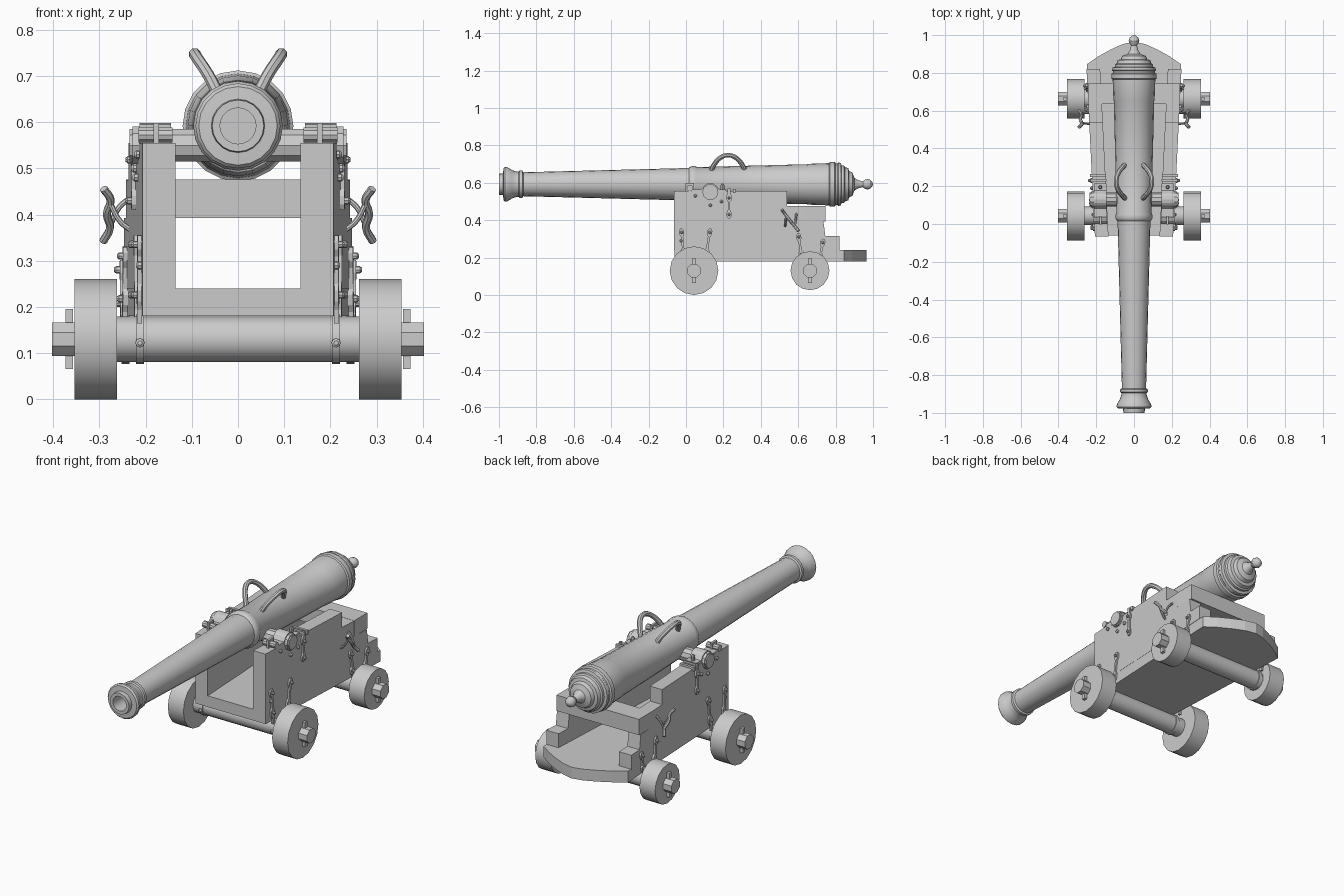
import bpy, bmesh, math
from mathutils import Vector

if "Cube" in bpy.data.objects:
    bpy.data.objects.remove(bpy.data.objects["Cube"])


def finish(name, bm, smooth=0):
    bmesh.ops.recalc_face_normals(bm, faces=bm.faces[:])
    me = bpy.data.meshes.new(name)
    bm.to_mesh(me)
    bm.free()
    ob = bpy.data.objects.new(name, me)
    bpy.context.collection.objects.link(ob)
    if smooth:
        bpy.ops.object.select_all(action='DESELECT')
        ob.select_set(True)
        bpy.context.view_layer.objects.active = ob
        bpy.ops.object.shade_smooth_by_angle(angle=math.radians(smooth))
    return ob


def lathe(name, profile, axis='X', at=(0, 0, 0), n=16, smooth=30, phase=0.0):
    """Revolve (distance, radius) pairs around an axis."""
    bm, rings = bmesh.new(), []
    for d, r in profile:
        ring = []
        for i in range(n if r > 1e-5 else 1):
            t = 2 * math.pi * (i + phase) / n
            u, v = r * math.cos(t), r * math.sin(t)
            p = {'X': (d, u, v), 'Y': (u, d, v), 'Z': (u, v, d)}[axis]
            ring.append(bm.verts.new(Vector(p) + Vector(at)))
        rings.append(ring)
    for a, b in zip(rings, rings[1:]):
        for i in range(n):
            j = (i + 1) % n
            quad = [a[i % len(a)], a[j % len(a)], b[j % len(b)], b[i % len(b)]]
            bm.faces.new(list(dict.fromkeys(quad)))
    for ring in (rings[0], rings[-1]):
        if len(ring) > 1:
            bm.faces.new(ring)
    return finish(name, bm, smooth)


def prism(name, pts, lo, hi):
    """Join two copies of an outline, each placed by a mapping function."""
    bm = bmesh.new()
    a = [bm.verts.new(lo(*p)) for p in pts]
    b = [bm.verts.new(hi(*p)) for p in pts]
    bm.faces.new(a)
    bm.faces.new(b)
    for i in range(len(pts)):
        j = (i + 1) % len(pts)
        bm.faces.new((a[i], a[j], b[j], b[i]))
    return finish(name, bm)


def box(name, x0, x1, y0, y1, z0, z1):
    return prism(name, [(x0, y0), (x1, y0), (x1, y1), (x0, y1)],
                 lambda x, y: (x, y, z0), lambda x, y: (x, y, z1))


def tube(name, pts, r):
    cu = bpy.data.curves.new(name, 'CURVE')
    cu.dimensions = '3D'
    cu.bevel_depth, cu.bevel_resolution, cu.use_fill_caps = r, 2, True
    cu.resolution_u = 4
    sp = cu.splines.new('BEZIER')
    sp.bezier_points.add(len(pts) - 1)
    for bp, p in zip(sp.bezier_points, pts):
        bp.co = p
        bp.handle_left_type = bp.handle_right_type = 'AUTO'
    ob = bpy.data.objects.new(name, cu)
    bpy.context.collection.objects.link(ob)
    bpy.ops.object.select_all(action='DESELECT')
    ob.select_set(True)
    bpy.context.view_layer.objects.active = ob
    bpy.ops.object.convert(target='MESH')
    bpy.ops.object.shade_smooth_by_angle(angle=math.radians(40))


def outer(y):
    """Outer face of the splayed cheeks."""
    return 0.207 + (y + 0.065) * 0.05


# Gun barrel with bore, muzzle swell, reinforcing rings, stepped breech and knob
lathe("barrel", [
    (-0.85, 0), (-0.85, .039), (-1.0, .039), (-1.0, .056), (-.978, .058),
    (-.976, .085), (-.968, .092), (-.955, .091), (-.93, .076), (-.905, .067),
    (-.895, .067), (-.89, .073), (-.875, .073), (-.87, .064), (0.015, .087),
    (0.02, .092), (0.03, .097), (0.05, .097), (0.06, .092), (0.65, .107),
    (0.655, .109), (0.765, .113), (0.77, .12), (0.795, .12), (0.80, .112),
    (0.81, .112), (0.815, .116), (0.828, .114), (0.832, .1), (0.845, .1),
    (0.85, .092), (0.868, .086), (0.872, .07), (0.89, .062), (0.9, .035),
    (0.92, .022), (0.945, .016), (0.955, .023), (0.97, .028), (0.985, .024),
    (0.996, .012), (1.0, 0)], 'Y', (0, 0, .592), n=20)
lathe("trunnions", [(-.235, .037), (.235, .037)], 'X', (0, .13, .55), n=10)

# Floor plate with rounded tail
edge = [(outer(-.062), -.062), (.25, .845), (.19, .887), (.127, .922), (.06, .952)]
floor = edge + [(0, .966)] + [(-x, y) for x, y in reversed(edge)]
prism("floor_plate", floor, lambda x, y: (x, y, .18), lambda x, y: (x, y, .24))
box("rear_crossbeam", -.243, .243, .635, .745, .392, .476)

cheek = [(-.065, .24), (.82, .24), (.82, .315), (.745, .315), (.735, .392),
         (.635, .392), (.635, .475), (.54, .475), (.54, .555), (-.065, .555)]


def strap(name, s, top, bottom):
    """Waisted iron strap with two bolt heads on the cheek face."""
    a, b = Vector(top), Vector(bottom)
    d = b - a
    L = d.length
    d.normalize()
    nrm = Vector((-d.y, d.x))
    half = [(0, .006), (.012, .013), (.03, .013), (.045, .006), (L * .55, .006),
            (L * .62, .014), (L * .75, .014), (L * .85, .007), (L, .007)]
    pts = [tuple(a + d * u + nrm * w) for u, w in half]
    pts += [tuple(a + d * u - nrm * w) for u, w in reversed(half)]
    prism(name, pts, lambda y, z: (s * (outer(y) - .002), y, z),
          lambda y, z: (s * (outer(y) + .009), y, z))
    for u in (.02, L * .68):
        p = a + d * u
        lathe(name + "_bolt", [(0, .008), (s * .014, .008), (s * .019, .004)], 'X',
              (s * (outer(p.x) + .003), p.x, p.y), n=8)


# Axles run across under the floor
for label, y in (("front", .043), ("rear", .663)):
    lathe(label + "_axle", [(-.27, .049), (.27, .049)], 'X', (0, y, .13), n=16)

for s, side in ((-1, "left"), (1, "right")):
    prism(side + "_cheek", cheek, lambda y, z: (s * (outer(y) - .072), y, z),
          lambda y, z: (s * outer(y), y, z))

    # Wheels, hubs, linchpins and axle bands
    for label, y, r in (("front", .043, .13), ("rear", .663, .104)):
        n = f"{side}_{label}_"
        lathe(n + "wheel", [(s * .262, r), (s * .354, r)], 'X', (0, y, .13), n=16)
        lathe(n + "hub", [(s * .34, .039), (s * .403, .039)], 'X', (0, y, .13), n=8, smooth=0, phase=.5)
        box(n + "linchpin", s * .357, s * .373, y - .01, y + .01, .065, .195)
        bx = outer(y)
        lathe(n + "axle_band", [(s * (bx - .009), .054), (s * (bx + .009), .054)], 'X', (0, y, .13), n=16)
        lathe(n + "band_bolt", [(y - .064, .005), (y - .06, .01), (y - .04, .01)], 'Y',
              (s * bx, 0, .122), n=8)

    # Iron straps from cheeks down to the axles
    for label, top, bottom in (("front", (-.025, .355), (-.008, .165)),
                               ("middle", (.13, .355), (.1, .165)),
                               ("rear", (.6, .33), (.625, .165)),
                               ("tail", (.735, .3), (.71, .165))):
        strap(f"{side}_{label}_strap", s, top, bottom)

    # Strap hanging over the cheek top behind the trunnion
    strap(side + "_cap_strap", s, (.23, .41), (.23, .57))
    for y in (.225, .25):
        box(side + "_top_band", s * (outer(y) - .075), s * (outer(y) + .01), y, y + .014, .545, .566)

    # Trunnion cap: flat flanges and arched strap
    arc = [math.pi * i / 8 for i in range(9)]
    cap = [(.03, .553), (.03, .565), (.083, .565)]
    cap += [(.13 - .046 * math.cos(t), .552 + .046 * math.sin(t)) for t in arc[1:-1]]
    cap += [(.177, .565), (.215, .565), (.215, .553)]
    prism(side + "_trunnion_cap", cap, lambda y, z: (s * .145, y, z), lambda y, z: (s * .213, y, z))
    lathe(side + "_trunnion_rim", [(s * .212, .043), (s * .228, .043)], 'X', (0, .13, .55), n=10)
    # Hinge at the front of the cap, with its pin and eye bolt
    lathe(side + "_cap_hinge", [(s * .142, .017), (s * .215, .017)], 'X', (0, .02, .572), n=10)
    box(side + "_cap_pin", s * .171, s * .183, -.002, .042, .55, .598)
    lathe(side + "_cap_bolt", [(.56, .01), (.588, .01), (.596, .005)], 'Z', (s * .178, .195, 0), n=8)
    for y, z in ((-.025, .29), (.13, .48), (.19, .5), (.05, .53)):
        lathe(side + "_cheek_bolt", [(0, .009), (s * .007, .009), (s * .012, .004)], 'X',
              (s * outer(y), y, z), n=8)

    # Lifting handle on the barrel
    tube(side + "_lifting_handle",
         [(s * x, y, z) for x, y, z in ((.045, .135, .665), (.063, .152, .7), (.088, .19, .738),
          (.094, .225, .748), (.088, .26, .738), (.063, .298, .7), (.045, .315, .665))], .013)

    # Rope cleat: wavy bar on two crossed legs
    for part, r, pts in (
            ("bar", .009, ((.291, .512, .456), (.276, .53, .432), (.284, .553, .402),
                           (.277, .578, .372), (.292, .602, .342))),
            ("upper_leg", .006, ((.23, .53, .365), (.255, .532, .385), (.278, .535, .427))),
            ("lower_leg", .006, ((.232, .59, .437), (.258, .588, .415), (.28, .582, .367)))):
        tube(f"{side}_cleat_{part}", [(s * x, y, z) for x, y, z in pts], r)
